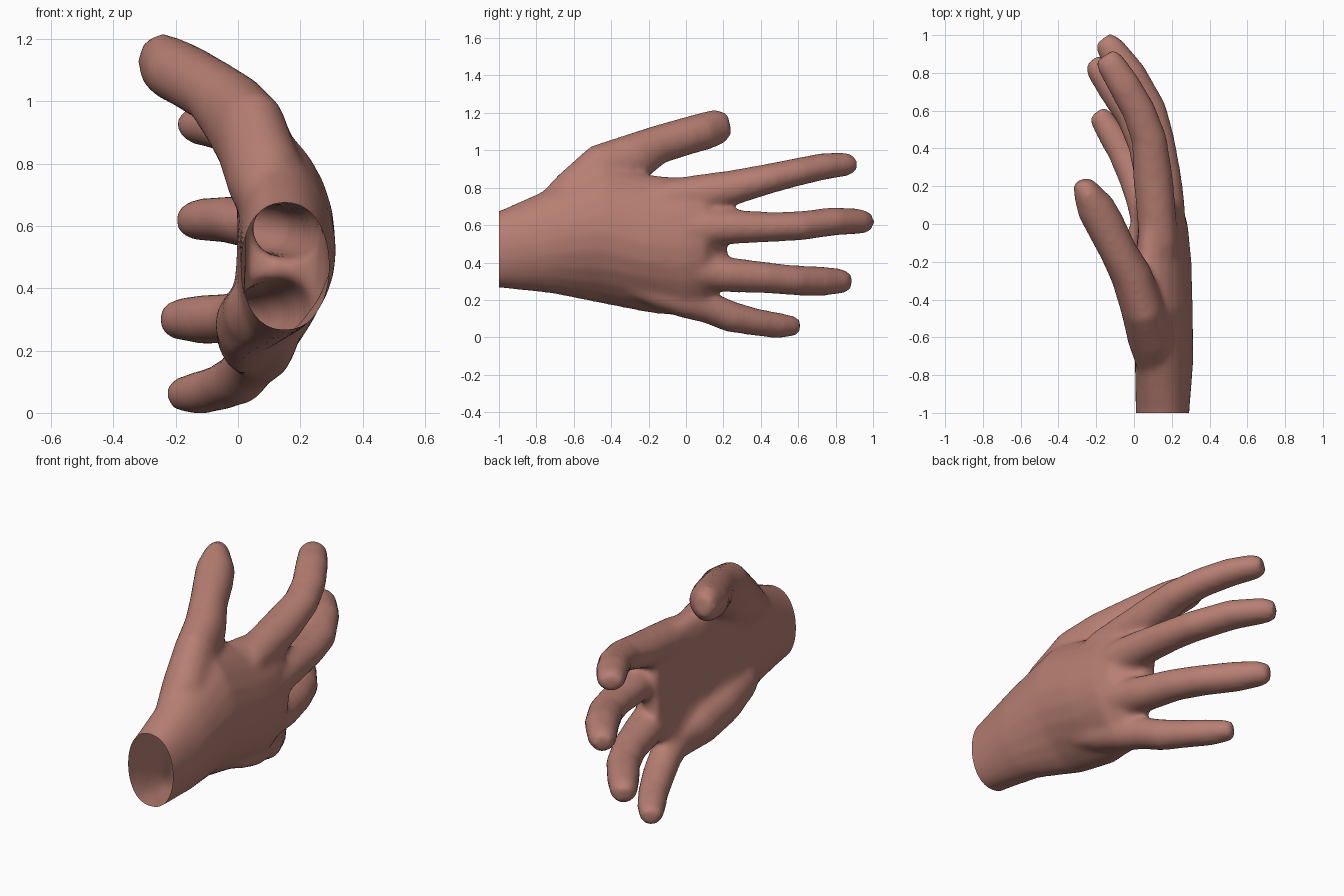
import bpy, bmesh, math
from mathutils import Vector

SIDES = 16
FLESH = 1.05
bm = bmesh.new()


def loft(rings):
    """Skin a list of point rings into a closed volume."""
    vr = [[bm.verts.new(p) for p in r] for r in rings]
    n = len(vr[0])
    faces = [bm.faces.new(vr[0]), bm.faces.new(vr[-1][::-1])]
    for a, b in zip(vr, vr[1:]):
        for i in range(n):
            j = (i + 1) % n
            faces.append(bm.faces.new((a[i], b[i], b[j], a[j])))
    bmesh.ops.recalc_face_normals(bm, faces=faces)


def finger(path, thick=1.1):
    """Tube along points (x, y, z, width radius, thickness radius)."""
    pts = [Vector(p[:3]) for p in path]
    rings = []
    for i, p in enumerate(path):
        t = (pts[min(i + 1, len(pts) - 1)] - pts[max(i - 1, 0)]).normalized()
        side = (Vector((0, 0, 1)) - t * t.z).normalized()
        out = t.cross(side) * (thick if p[1] > 0.15 else 1)
        rings.append([pts[i] + (side * p[3] * math.cos(a) + out * p[4] * math.sin(a)) * FLESH
                      for a in (2 * math.pi * k / SIDES for k in range(SIDES))])
    loft(rings)


def palm(stations):
    """Arched slab: y, z low, z high, centre x, half thickness, low bend, high bend."""
    rings = []
    for y, lo, hi, cx, h, bl, bh in stations:
        ring = []
        for k in range(24):
            a = 2 * math.pi * k / 24
            t, s = math.cos(a), math.sin(a)
            bend = (bh if t > 0 else bl) * t * t
            ring.append(Vector((cx - bend + h * math.copysign(abs(s) ** 0.85, s), y,
                                (lo + hi) / 2 + (hi - lo) / 2 * t)))
        rings.append(ring)
    loft(rings)


# palm and wrist, running past the wrist cut
palm([(-1.10, .27, .66, .149, .139, 0, 0),
      (-1.00, .265, .675, .151, .142, 0, 0),
      (-.72, .235, .80, .16, .155, .05, .04),
      (-.45, .18, .94, .155, .157, .14, .09),
      (-.20, .13, .868, .157, .148, .15, .08),
      (.00, .11, .855, .155, .13, .12, .06),
      (.10, .16, .855, .14, .115, .08, .05),
      (.17, .26, .85, .10, .075, .04, .04),
      (.22, .38, .82, .075, .045, .03, .03)])

# heel of the hand on the little-finger side
finger([(.10, -.78, .38, .07, .05), (.04, -.55, .325, .10, .08),
        (.02, -.35, .285, .11, .09), (.02, -.15, .25, .11, .085),
        (.06, .05, .22, .07, .06)])

# thumb
finger([(.11, -.82, .62, .07, .07), (.09, -.60, .75, .14, .12),
        (.04, -.43, .89, .15, .11), (-.015, -.27, .965, .125, .105),
        (-.08, -.15, 1.03, .10, .095), (-.155, 0, 1.075, .097, .10),
        (-.205, .09, 1.10, .097, .098), (-.25, .17, 1.125, .093, .07),
        (-.267, .215, 1.137, .07, .055), (-.27, .233, 1.14, .05, .035)], thick=1)

# index finger
finger([(.14, -.25, .72, .06, .08), (.13, -.10, .75, .09, .10), (.115, .10, .77, .10, .10),
        (.10, .25, .80, .09, .092), (.08, .45, .85, .077, .082),
        (.025, .60, .885, .072, .078), (-.055, .74, .915, .069, .075),
        (-.125, .85, .925, .062, .067), (-.155, .893, .925, .045, .05)])

# middle finger
finger([(.18, -.25, .57, .06, .08), (.175, -.10, .58, .09, .10), (.165, .10, .585, .10, .10),
        (.15, .25, .59, .088, .088), (.12, .45, .59, .077, .082),
        (.08, .60, .595, .075, .082), (-.025, .79, .62, .073, .08),
        (-.125, .93, .62, .065, .067), (-.165, .98, .615, .05, .045)])

# ring finger
finger([(.17, -.28, .40, .06, .08), (.155, -.12, .38, .09, .10), (.14, .05, .36, .10, .10),
        (.11, .22, .335, .09, .09), (.06, .42, .32, .08, .08),
        (-.005, .57, .305, .077, .078), (-.11, .72, .30, .077, .074),
        (-.19, .83, .30, .064, .063), (-.22, .868, .295, .047, .042)])

# little finger
finger([(.13, -.30, .27, .05, .06), (.11, -.15, .23, .075, .08), (.08, 0, .19, .085, .09),
        (.045, .12, .16, .083, .082), (.005, .24, .11, .08, .074),
        (-.06, .38, .08, .07, .069), (-.12, .48, .065, .067, .066),
        (-.173, .56, .06, .056, .056), (-.197, .594, .06, .045, .04)])

mesh = bpy.data.meshes.new("hand")
bm.to_mesh(mesh)
bm.free()
hand = bpy.data.objects.new("hand", mesh)
bpy.context.collection.objects.link(hand)
bpy.context.view_layer.objects.active = hand
hand.select_set(True)

# fuse the parts into one skin and soften the joins
remesh = hand.modifiers.new("fuse", 'REMESH')
remesh.mode = 'VOXEL'
remesh.voxel_size = 0.016
soften = hand.modifiers.new("soften", 'SMOOTH')
soften.factor = 0.5
soften.iterations = 14
for m in ("fuse", "soften"):
    bpy.ops.object.modifier_apply(modifier=m)

# cut the wrist open
bm = bmesh.new()
bm.from_mesh(hand.data)
bmesh.ops.bisect_plane(bm, geom=bm.verts[:] + bm.edges[:] + bm.faces[:],
                       plane_co=(0, -1, 0), plane_no=(0, -1, 0), clear_outer=True)
bm.to_mesh(hand.data)
bm.free()

skin = bpy.data.materials.new("skin")
skin.diffuse_color = (.47, .21, .17, 1)
hand.data.materials.clear()
hand.data.materials.append(skin)
bpy.ops.object.shade_smooth()
